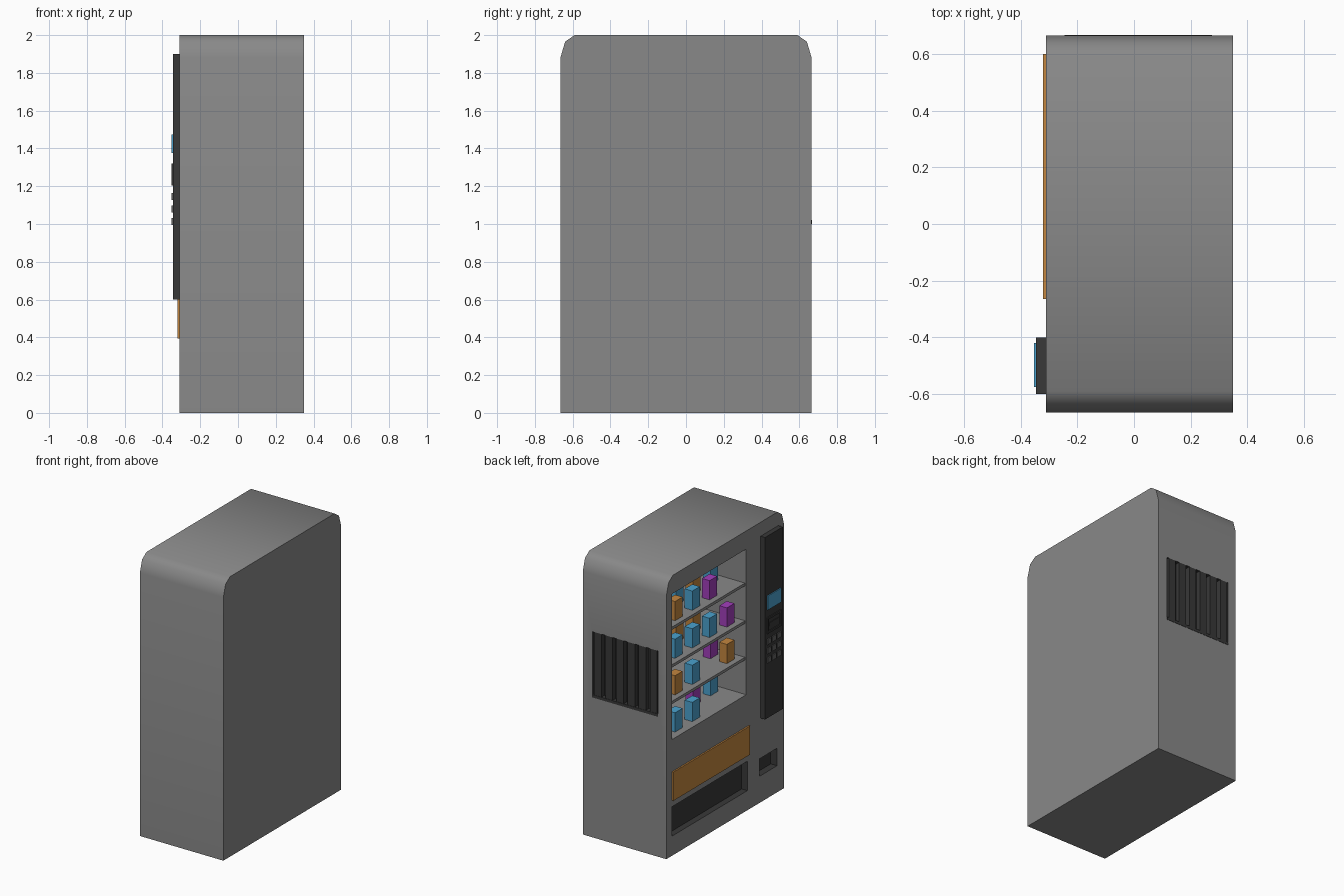
import bpy, bmesh
from mathutils import Vector

if "Cube" in bpy.data.objects:
    bpy.data.objects.remove(bpy.data.objects["Cube"])


def material(name, rgb):
    m = bpy.data.materials.new(name)
    m.use_nodes = True
    m.diffuse_color = (*rgb, 1)
    for n in m.node_tree.nodes:
        if n.type == 'BSDF_PRINCIPLED':
            n.inputs["Base Color"].default_value = (*rgb, 1)
    return m


GREY = material("cabinet grey", (0.25, 0.25, 0.25))
BLACK = material("panel black", (0.04, 0.04, 0.04))
BUTTON = material("button grey", (0.12, 0.12, 0.12))
BLUE = material("blue", (0.07, 0.36, 0.62))
ORANGE = material("orange", (0.55, 0.24, 0.05))
PURPLE = material("purple", (0.36, 0.05, 0.5))


def finish(bm, name, mat):
    bmesh.ops.recalc_face_normals(bm, faces=bm.faces)
    me = bpy.data.meshes.new(name)
    bm.to_mesh(me)
    bm.free()
    me.materials.append(mat)
    ob = bpy.data.objects.new(name, me)
    bpy.context.collection.objects.link(ob)
    return ob


def box(name, xs, ys, zs, mat):
    """Box given by its low and high limits on each axis."""
    bm = bmesh.new()
    bmesh.ops.create_cube(bm, size=1)
    for v in bm.verts:
        v.co = Vector([r[0] if c < 0 else r[1] for r, c in zip((xs, ys, zs), v.co)])
    return finish(bm, name, mat)


FACE = -0.31   # plane of the vending side
SIDE = 0.665   # half width of the cabinet

# Cabinet: rounded-top profile extruded across x
half = [(SIDE, 0), (SIDE, 1.88), (0.64, 1.965), (0.59, 2.0)]
profile = half + [(-y, z) for y, z in reversed(half)]
bm = bmesh.new()
base = bm.faces.new([bm.verts.new((FACE, y, z)) for y, z in profile])
ext = bmesh.ops.extrude_face_region(bm, geom=[base])
moved = [g for g in ext["geom"] if isinstance(g, bmesh.types.BMVert)]
bmesh.ops.translate(bm, vec=(0.66, 0, 0), verts=moved)
cabinet = finish(bm, "cabinet", GREY)
cabinet.data.materials.append(BLACK)

# Openings: display window, delivery tray, coin return, side vent
WINDOW = ((-0.4, 0.04), (-0.237, 0.6), (0.83, 1.87))
TRAY = ((-0.4, -0.265), (-0.25, 0.6), (0.14, 0.35))
COIN = ((-0.4, -0.26), (-0.585, -0.385), (0.19, 0.315))
VENT = ((-0.245, 0.275), (0.63, 0.8), (1.0, 1.47))
for limits in (WINDOW, TRAY, COIN, VENT):
    cutter = box("cutter", *limits, GREY)
    mod = cabinet.modifiers.new("opening", 'BOOLEAN')
    mod.operation = 'DIFFERENCE'
    mod.solver = 'EXACT'
    mod.object = cutter
    bpy.context.view_layer.objects.active = cabinet
    bpy.ops.object.modifier_apply(modifier=mod.name)
    bpy.data.objects.remove(cutter)

# Black lining inside the tray, coin return and vent
for p in cabinet.data.polygons:
    p.material_index = 0
    for limits in (TRAY, COIN, VENT):
        inside = all(lo - 0.002 <= c <= hi + 0.002 for c, (lo, hi) in zip(p.center, limits))
        on_skin = p.center.x < FACE + 0.002 or p.center.y > SIDE - 0.002
        if inside and not on_skin:
            p.material_index = 1

bpy.ops.object.select_all(action='DESELECT')
cabinet.select_set(True)
bpy.context.view_layer.objects.active = cabinet
bpy.ops.object.shade_smooth_by_angle(angle=0.75)

# Vent bars
for i in range(6):
    x = -0.225 + i * 0.088
    box("vent_bar", (x - 0.012, x + 0.045), (0.62, SIDE), (1.0, 1.47), BLACK)
box("vent_sill", (-0.245, 0.275), (0.62, SIDE + 0.002), (1.0, 1.02), BLACK)

# Shelves
LEVELS = (1.625, 1.356, 1.095, 0.83)
for z in LEVELS[:3]:
    box("shelf", (FACE + 0.01, 0.045), (-0.24, 0.603), (z - 0.02, z), GREY)

# Goods: one letter per column, front row then back row, for each shelf
STOCK = (("OBP.", ".BOB"), ("BBBP", ".OO."), ("OB.O", "B..P"), ("BB..", "..PB"))
PAINT = {"O": ORANGE, "B": BLUE, "P": PURPLE}
for z, rows in zip(LEVELS, STOCK):
    for depth, row in enumerate(rows):
        for col, letter in enumerate(row):
            if letter in PAINT:
                x = FACE + 0.05 + depth * 0.13
                y = 0.495 - col * 0.195
                box("packet", (x, x + 0.06), (y - 0.085, y), (z, z + 0.137), PAINT[letter])

# Orange plate above the tray
box("front_plate", (-0.321, FACE), (-0.265, 0.6), (0.395, 0.6), ORANGE)

# Control panel with screen, card reader and keypad
PANEL = -0.345
box("control_panel", (PANEL, FACE), (-0.6, -0.4), (0.6, 1.9), BLACK)
box("screen", (PANEL - 0.007, PANEL), (-0.575, -0.42), (1.375, 1.475), BLUE)
for z in (1.205, 1.305):
    box("reader_rim", (PANEL - 0.007, PANEL), (-0.575, -0.42), (z, z + 0.015), BLACK)
for y in (-0.575, -0.435):
    box("reader_side", (PANEL - 0.007, PANEL), (y, y + 0.015), (1.205, 1.32), BLACK)
box("card_slot", (PANEL - 0.004, PANEL), (-0.55, -0.445), (1.25, 1.275), BLACK)
for r in range(3):
    for c in range(3):
        y, z = -0.575 + c * 0.056, 0.995 + r * 0.066
        box("key", (PANEL - 0.007, PANEL), (y, y + 0.043), (z, z + 0.038), BUTTON)
